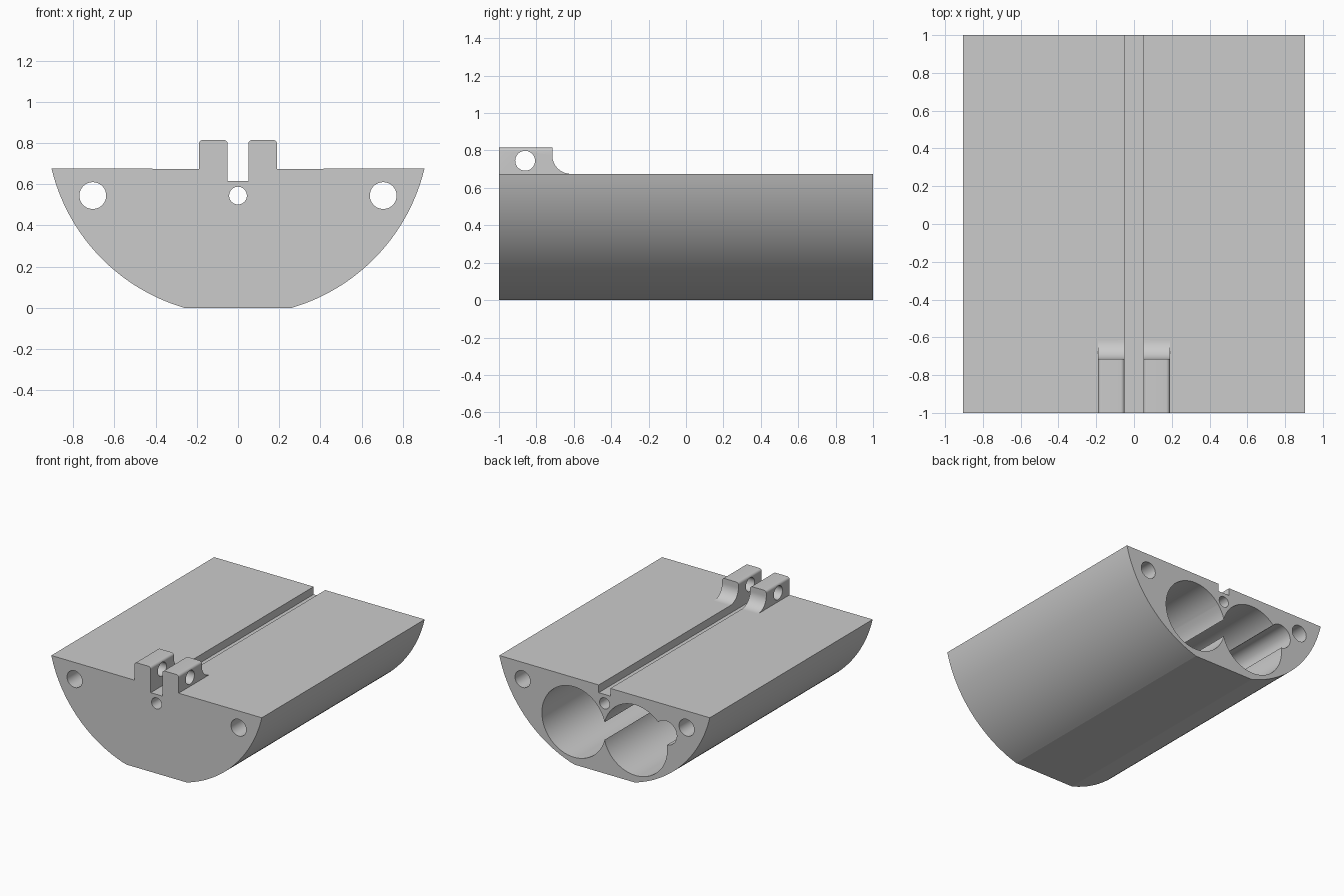
import bpy, bmesh
from math import sin, cos, pi, radians, asin
from mathutils import Vector

cube = bpy.data.objects.get("Cube")
if cube:
    bpy.data.objects.remove(cube, do_unlink=True)

grey = bpy.data.materials.new("plain grey")
grey.use_nodes = True
colour = (0.6, 0.6, 0.6, 1)
grey.diffuse_color = colour
grey.node_tree.nodes["Principled BSDF"].inputs["Base Color"].default_value = colour

TOP = 0.675          # deck height
GROOVE = 0.05        # half width of the groove


def arc(cx, cy, r, a0, a1, n):
    return [(cx + r * cos(a0 + (a1 - a0) * i / n),
             cy + r * sin(a0 + (a1 - a0) * i / n)) for i in range(n + 1)]


def circle(cx, cy, r, n=64):
    return arc(cx, cy, r, 0, 2 * pi, n)[:-1]


def prism(name, outline, start, end, axis="Y"):
    """Extrude an outline along Y (points are x, z) or X (points are y, z)."""
    def place(p, t):
        return (p[0], t, p[1]) if axis == "Y" else (t, p[0], p[1])
    bm = bmesh.new()
    face = bm.faces.new([bm.verts.new(place(p, start)) for p in outline])
    ext = bmesh.ops.extrude_face_region(bm, geom=[face])
    move = Vector(place((0, 0), end - start))
    bmesh.ops.translate(bm, vec=move, verts=[v for v in ext["geom"]
                                             if isinstance(v, bmesh.types.BMVert)])
    bmesh.ops.recalc_face_normals(bm, faces=bm.faces)
    mesh = bpy.data.meshes.new(name)
    bm.to_mesh(mesh)
    bm.free()
    mesh.materials.append(grey)
    obj = bpy.data.objects.new(name, mesh)
    bpy.context.collection.objects.link(obj)
    return obj


def cut(obj, cutters):
    """Subtract the cutters, bake the result and discard the cutters."""
    for c in cutters:
        c.hide_render = True
        mod = obj.modifiers.new("cut", "BOOLEAN")
        mod.operation, mod.solver, mod.object = "DIFFERENCE", "EXACT", c
    graph = bpy.context.evaluated_depsgraph_get()
    mesh = bpy.data.meshes.new_from_object(obj.evaluated_get(graph))
    obj.modifiers.clear()
    obj.data = mesh
    for c in cutters:
        bpy.data.objects.remove(c, do_unlink=True)


def smooth(obj):
    bpy.ops.object.select_all(action="DESELECT")
    obj.select_set(True)
    bpy.context.view_layer.objects.active = obj
    bpy.ops.object.shade_smooth_by_angle(angle=radians(13))


# Body: round-bottomed block with a flat keel and a groove along the deck
centre, radius = 0.894, 0.931
flat = asin(0.26 / radius)
rim = asin(0.905 / radius)
right_side = arc(0, centre, radius, -pi / 2 + flat, -pi / 2 + rim, 32)
left_side = [(-x, z) for x, z in reversed(right_side)]
groove = [(GROOVE, TOP), (GROOVE, 0.615), (-GROOVE, 0.615), (-GROOVE, TOP)]
body = prism("body", right_side + groove + left_side, -1, 1)

# Through holes, then blind bores opening at the back
cutters = [prism("hole_cutter", circle(x, 0.545, r), -1.1, 1.1)
           for x, r in ((-0.705, 0.065), (0, 0.043), (0.705, 0.065))]
cutters += [prism("bore_cutter", circle(x, z, r), -0.9, 1.1)
            for x, z, r in ((0.265, 0.33, 0.274), (-0.265, 0.33, 0.274),
                            (-0.528, 0.458, 0.093))]
cut(body, cutters)
smooth(body)

# Hinge lugs: concave rear fillet, rounded top edges, cross hole
fillet = arc(-0.615, TOP + 0.1, 0.1, -pi / 2, -pi, 16)
lug_outline = [(-1, TOP)] + fillet + [(-0.715, 0.815), (-1, 0.815)]
for name, x0, x1 in (("left_lug", GROOVE, 0.19), ("right_lug", -0.19, -GROOVE)):
    lug = prism(name, lug_outline, x0, x1, "X")
    bm = bmesh.new()
    bm.from_mesh(lug.data)
    edges = [e for e in bm.edges if all(v.co.z > 0.81 for v in e.verts)
             and abs(e.verts[0].co.y - e.verts[1].co.y) > 0.1]
    bmesh.ops.bevel(bm, geom=edges, offset=0.02, segments=8, profile=0.5,
                    affect="EDGES")
    bm.to_mesh(lug.data)
    bm.free()
    cut(lug, [prism("pin_cutter", circle(-0.86, 0.745, 0.053, 48), -0.3, 0.3, "X")])
    smooth(lug)
